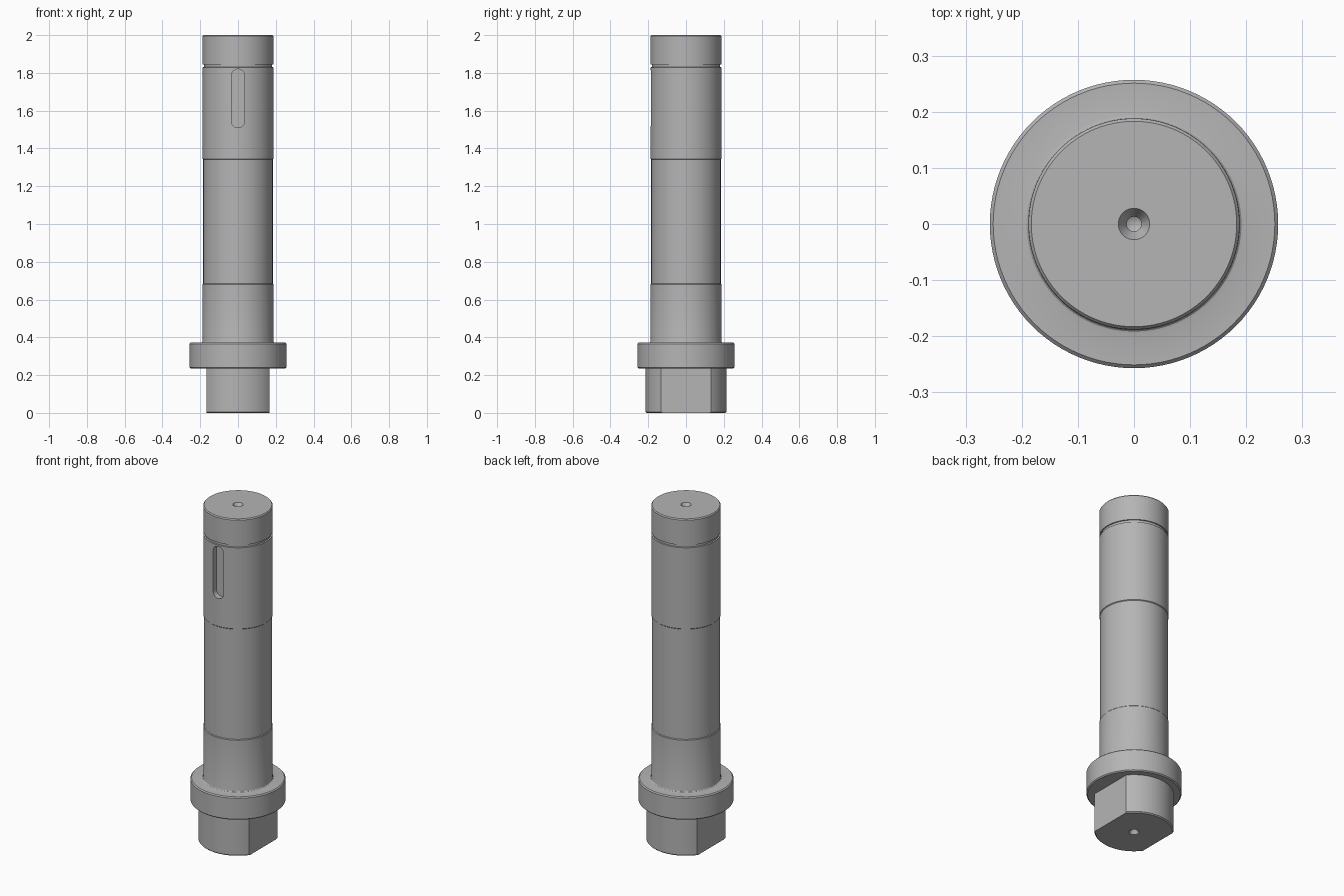
import bpy
import bmesh
from math import cos, sin, pi, radians

SIDES = 96

cube = bpy.data.objects.get("Cube")
if cube:
    bpy.data.objects.remove(cube, do_unlink=True)

steel = bpy.data.materials.new("grey steel")
steel.use_nodes = True
steel.diffuse_color = (0.46, 0.46, 0.46, 1)
steel.node_tree.nodes["Principled BSDF"].inputs["Base Color"].default_value = steel.diffuse_color


def finish(name, bm):
    bmesh.ops.recalc_face_normals(bm, faces=bm.faces)
    mesh = bpy.data.meshes.new(name)
    bm.to_mesh(mesh)
    bm.free()
    mesh.materials.append(steel)
    obj = bpy.data.objects.new(name, mesh)
    bpy.context.collection.objects.link(obj)
    return obj


def lathe(profile):
    """Spin a (radius, height) profile around z into a closed solid."""
    bm = bmesh.new()
    verts = [bm.verts.new((r, 0, z)) for r, z in profile]
    edges = [bm.edges.new(pair) for pair in zip(verts, verts[1:])]
    bmesh.ops.spin(bm, geom=verts + edges, cent=(0, 0, 0), axis=(0, 0, 1),
                   angle=2 * pi, steps=SIDES, use_duplicate=False)
    bmesh.ops.remove_doubles(bm, verts=bm.verts, dist=0.0001)
    return bm


def centre_hole(z, inward):
    """Countersunk drill hole, listed from the end face down to its tip."""
    return [(0.028, z), (0.013, z + inward * 0.026),
            (0.013, z + inward * 0.055), (0, z + inward * 0.062)]


def smooth(obj):
    bpy.ops.object.select_all(action="DESELECT")
    obj.select_set(True)
    bpy.context.view_layer.objects.active = obj
    bpy.ops.object.shade_smooth_by_angle(angle=radians(25))


# Shaft with collar, relieved middle, ring groove and chamfered end
R = 0.188
collar = [(0, 0.235), (0.251, 0.235), (0.257, 0.241), (0.257, 0.366), (0.251, 0.372)]
fillet = [(R + 0.007 * (1 - sin(a)), 0.379 - 0.007 * cos(a))
          for a in (0, pi / 6, pi / 3, pi / 2)]
body = [(R, 0.68), (0.184, 0.684), (0.184, 1.341), (R, 1.345), (R, 1.829),
        (0.181, 1.831), (0.181, 1.845), (R, 1.845), (R, 1.994), (0.183, 2)]
shaft = finish("shaft", lathe(collar + fillet + body + centre_hole(2, -1)))

# Keyway slot with round ends, cut into the front
half, low, high = 0.035, 1.545, 1.785
bm = bmesh.new()
outline = []
for centre, start in ((high, 0), (low, pi)):
    for i in range(17):
        a = start + pi * i / 16
        outline.append(bm.verts.new((half * cos(a), -0.3, centre + half * sin(a))))
face = bm.faces.new(outline)
moved = bmesh.ops.extrude_face_region(bm, geom=[face])["geom"]
bmesh.ops.translate(bm, vec=(0, 0.147, 0),
                    verts=[v for v in moved if isinstance(v, bmesh.types.BMVert)])
cutter = finish("keyway_cutter", bm)
cutter.hide_render = True

cut = shaft.modifiers.new("keyway", "BOOLEAN")
cut.operation = "DIFFERENCE"
cut.solver = "EXACT"
cut.object = cutter
bpy.ops.object.select_all(action="DESELECT")
shaft.select_set(True)
bpy.context.view_layer.objects.active = shaft
bpy.ops.object.modifier_apply(modifier=cut.name)
bpy.data.objects.remove(cutter, do_unlink=True)
smooth(shaft)

# Drive end: round stub with a flat on each side
stub = centre_hole(0, 1)[::-1] + [(0.208, 0), (0.214, 0.006), (0.214, 0.235), (0, 0.235)]
bm = lathe(stub)
for side in (-1, 1):
    geom = bm.verts[:] + bm.edges[:] + bm.faces[:]
    bmesh.ops.bisect_plane(bm, geom=geom, plane_co=(side * 0.167, 0, 0),
                           plane_no=(side, 0, 0), clear_outer=True)
    bmesh.ops.holes_fill(bm, edges=[e for e in bm.edges if e.is_boundary], sides=0)
smooth(finish("drive_end", bm))
